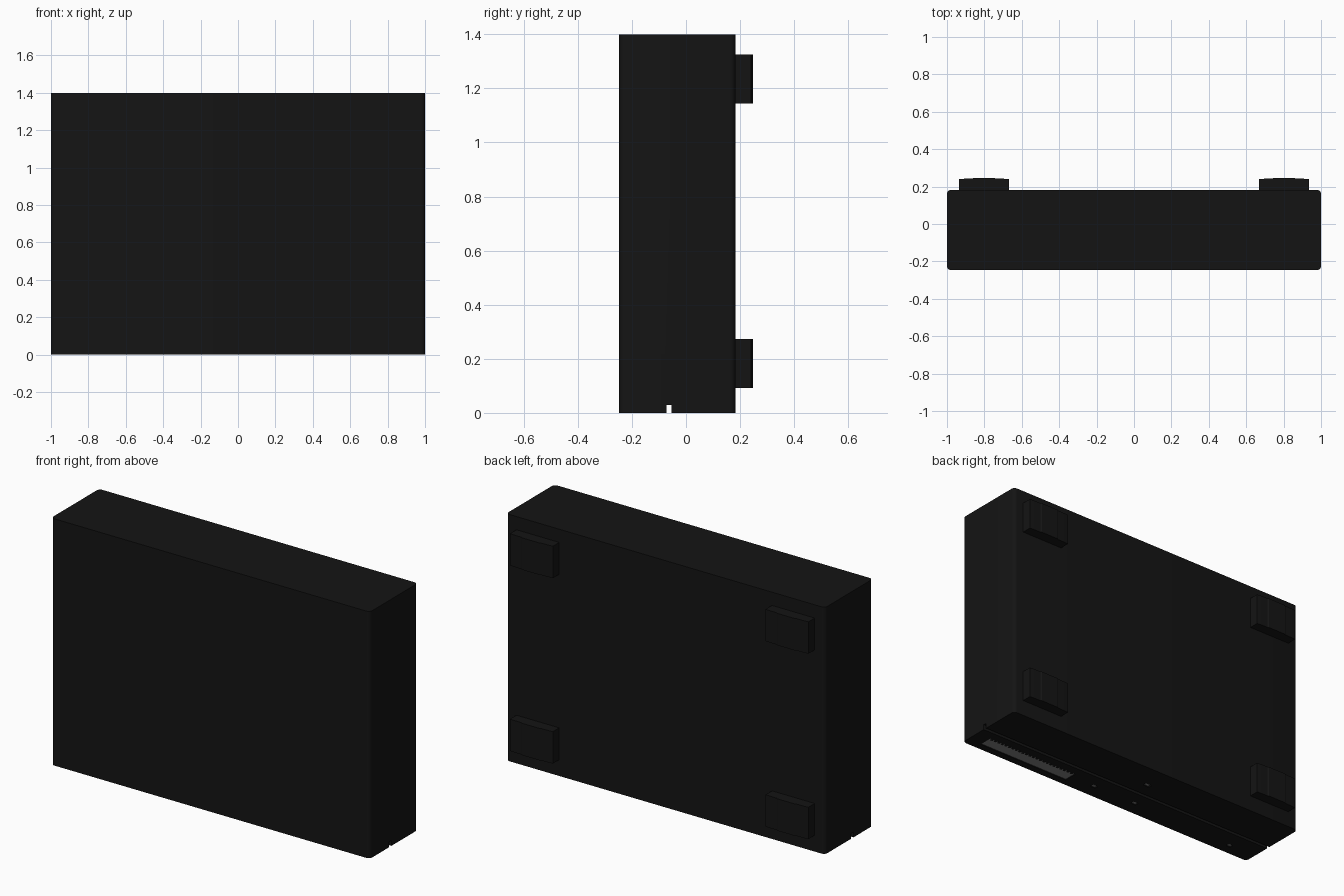
import bpy, bmesh, math

if "Cube" in bpy.data.objects:
    bpy.data.objects.remove(bpy.data.objects["Cube"])

FRONT, BACK, TOP = -0.247, 0.183, 1.4


def material(name, value):
    m = bpy.data.materials.new(name)
    m.diffuse_color = (value, value, value, 1)
    m.use_nodes = True
    m.node_tree.nodes["Principled BSDF"].inputs["Base Color"].default_value = m.diffuse_color
    return m


BLACK = material("black_plastic", 0.007)
GREY = material("grey_metal", 0.22)


def prism(name, outline, z0, z1, mat):
    """Extrude an xy outline from z0 to z1."""
    bm = bmesh.new()
    face = bm.faces.new([bm.verts.new((x, y, z0)) for x, y in outline])
    ext = bmesh.ops.extrude_face_region(bm, geom=[face])
    verts = [g for g in ext["geom"] if isinstance(g, bmesh.types.BMVert)]
    bmesh.ops.translate(bm, verts=verts, vec=(0, 0, z1 - z0))
    bmesh.ops.recalc_face_normals(bm, faces=bm.faces)
    me = bpy.data.meshes.new(name)
    bm.to_mesh(me)
    bm.free()
    me.materials.append(mat)
    ob = bpy.data.objects.new(name, me)
    bpy.context.collection.objects.link(ob)
    return ob


def block(name, x0, x1, y0, y1, z0, z1, mat=BLACK):
    return prism(name, [(x0, y0), (x1, y0), (x1, y1), (x0, y1)], z0, z1, mat)


def rounded_rect(x0, x1, y0, y1, r, n=5):
    pts = []
    corners = [(x1 - r, y1 - r), (x0 + r, y1 - r), (x0 + r, y0 + r), (x1 - r, y0 + r)]
    for i, (cx, cy) in enumerate(corners):
        for k in range(n + 1):
            a = math.pi / 2 * (i + k / n)
            pts.append((cx + r * math.cos(a), cy + r * math.sin(a)))
    return pts


def cut(target, cutter):
    cutter.hide_render = True
    mod = target.modifiers.new("cut", 'BOOLEAN')
    mod.operation, mod.object, mod.solver = 'DIFFERENCE', cutter, 'EXACT'
    bpy.context.view_layer.objects.active = target
    bpy.ops.object.modifier_apply(modifier=mod.name)
    bpy.data.objects.remove(cutter)


# Case: upright slab with rounded vertical corners
case = prism("case", rounded_rect(-1, 1, FRONT, BACK, 0.022), 0, TOP, BLACK)

# Seam groove across the underside, connector slot and small sockets
cut(case, block("groove_cutter", -1.1, 1.1, -0.073, -0.053, -0.1, 0.03))
cut(case, block("slot_cutter", 0.31, 0.91, -0.205, -0.125, -0.1, 0.012))
sockets = [(0.148, -0.16, 0.016), (-0.138, -0.16, 0.016),
           (-0.825, -0.18, 0.014), (-0.065, 0.034, 0.02)]
for x, y, h in sockets:
    cut(case, block("socket_cutter", x - h, x + h, y - 0.012, y + 0.012, -0.1, 0.012))

bpy.ops.object.select_all(action='DESELECT')
case.select_set(True)
bpy.context.view_layer.objects.active = case
bpy.ops.object.shade_smooth_by_angle(angle=math.radians(30))

# Grey connector strip with a row of contact teeth along its back edge
block("connector_strip", 0.311, 0.909, -0.204, -0.126, 0.004, 0.011, GREY)
for i in range(24):
    x = 0.325 + i * 0.0243
    block("connector_tooth", x, x + 0.012, -0.138, -0.126, 0.0005, 0.006)

# Grey socket contacts
for x, y, h in sockets:
    block("socket_contact", x - h * 0.7, x + h * 0.7, y - 0.008, y + 0.008, 0.003, 0.0115, GREY)

# Four rear feet with a slightly raised centre pad
foot = [(-0.134, BACK - 0.004), (0.134, BACK - 0.004), (0.134, 0.240), (0.106, 0.242),
        (0.062, 0.243), (0.056, 0.247), (-0.056, 0.247), (-0.062, 0.243),
        (-0.106, 0.242), (-0.134, 0.240)]
for cx in (-0.802, 0.802):
    for z in (0.092, 1.144):
        prism("rear_foot", [(cx + x, y) for x, y in foot], z, z + 0.181, BLACK)
